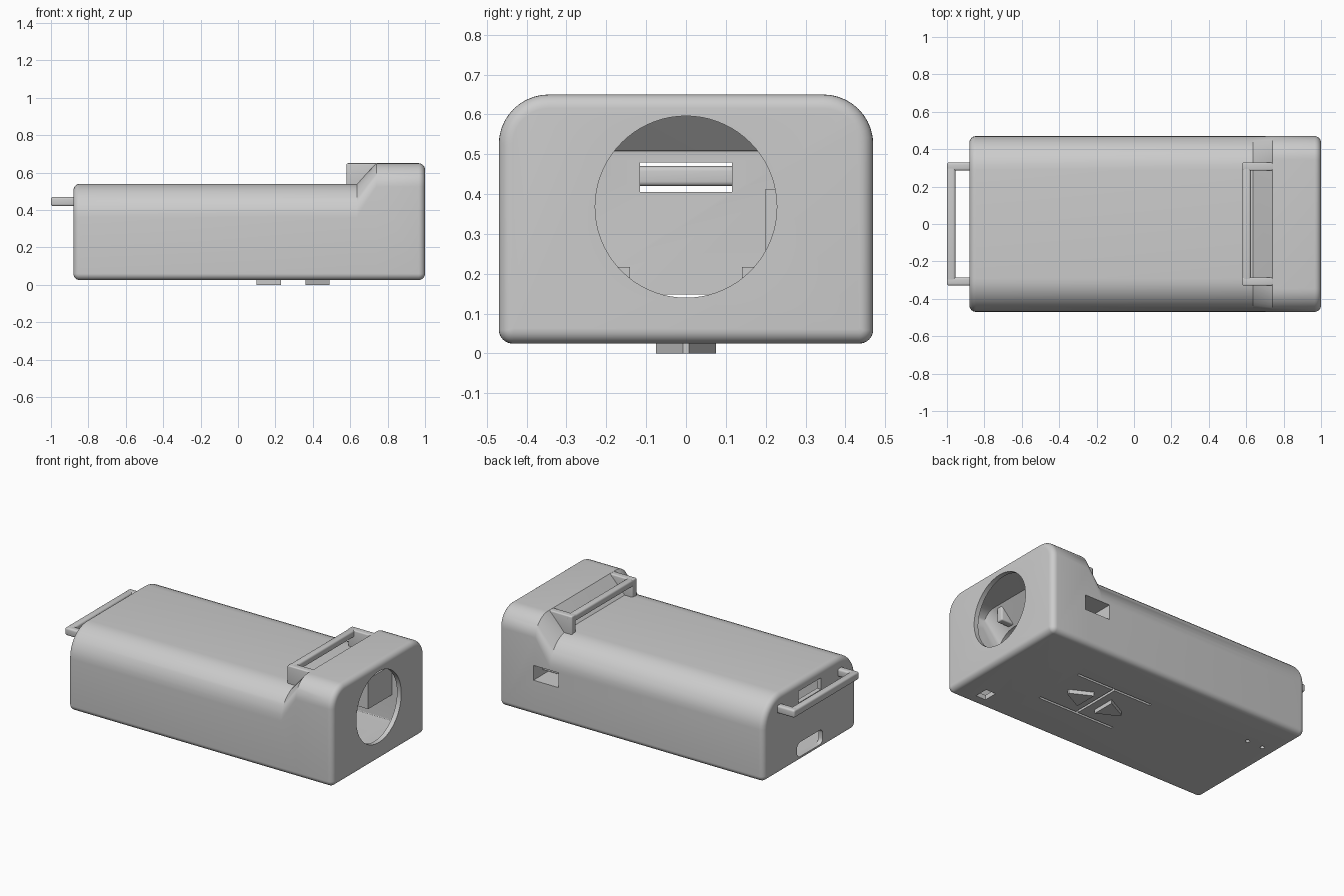
import bpy, bmesh
from math import sin, cos, pi, radians
from mathutils import Vector

old = bpy.data.objects.get("Cube")
if old:
    bpy.data.objects.remove(old, do_unlink=True)

grey = bpy.data.materials.new("plain_grey")
grey.use_nodes = True
grey.diffuse_color = (0.6, 0.6, 0.6, 1)
grey.node_tree.nodes["Principled BSDF"].inputs["Base Color"].default_value = (0.6, 0.6, 0.6, 1)

HALF, BASE, EDGE, WALL = 0.47, 0.025, 0.035, 0.03


def finish(name, bm):
    bmesh.ops.recalc_face_normals(bm, faces=bm.faces)
    mesh = bpy.data.meshes.new(name)
    bm.to_mesh(mesh)
    bm.free()
    mesh.materials.append(grey)
    ob = bpy.data.objects.new(name, mesh)
    bpy.context.collection.objects.link(ob)
    return ob


def activate(ob):
    bpy.ops.object.select_all(action='DESELECT')
    ob.select_set(True)
    bpy.context.view_layer.objects.active = ob


def smooth(ob):
    activate(ob)
    bpy.ops.object.shade_smooth_by_angle(angle=radians(30))


def box(name, lo, hi, bevel=0):
    bm = bmesh.new()
    bmesh.ops.create_cube(bm, size=1)
    for v in bm.verts:
        v.co = Vector([a + (b - a) * (c + 0.5) for a, b, c in zip(lo, hi, v.co)])
    if bevel:
        bmesh.ops.bevel(bm, geom=bm.edges[:], offset=bevel, segments=4,
                        profile=0.5, affect='EDGES')
    return finish(name, bm)


def prism(name, outline, z0, z1):
    bm = bmesh.new()
    face = bm.faces.new([bm.verts.new((x, y, z0)) for x, y in outline])
    ext = bmesh.ops.extrude_face_region(bm, geom=[face])
    for v in ext["geom"]:
        if isinstance(v, bmesh.types.BMVert):
            v.co.z = z1
    return finish(name, bm)


def circle(x, y, r, n):
    return [(x + r * cos(2 * pi * i / n), y + r * sin(2 * pi * i / n)) for i in range(n)]


def section(top, radius, inset, n=10):
    """Rounded cross-section in y and z, shrunk by inset."""
    w, lo, hi = HALF - inset, BASE + inset, top - inset
    rt, rb = max(radius - inset, 0.004), max(EDGE - inset, 0.004)
    pts = []
    for q, (sy, z, r) in enumerate([(1, hi - rt, rt), (-1, hi - rt, rt),
                                    (-1, lo + rb, rb), (1, lo + rb, rb)]):
        for i in range(n + 1):
            a = (q + i / n) * pi / 2
            pts.append((sy * (w - r) + r * cos(a), z + r * sin(a)))
    return pts


def hull(name, inset, rounding):
    """Low body, sloped step and taller head lofted along x."""
    low, high = (0.54, 0.18), (0.65, 0.125)
    arc = [i * pi / 12 for i in range(7)]
    x0, x1 = -0.88 + inset, 1.0 - inset
    rings = [(x0 + rounding * (1 - sin(a)), low, rounding * (1 - cos(a)))
             for a in reversed(arc)]
    rings += [(0.635 + inset * 0.5, low, 0), (0.74 + inset * 0.5, high, 0)]
    rings += [(x1 - rounding * (1 - sin(a)), high, rounding * (1 - cos(a))) for a in arc]
    bm = bmesh.new()
    loops = [[bm.verts.new((x, y, z)) for y, z in section(*size, inset + extra)]
             for x, size, extra in rings]
    for a, b in zip(loops, loops[1:]):
        for i in range(len(a)):
            j = (i + 1) % len(a)
            bm.faces.new((a[i], a[j], b[j], b[i]))
    bm.faces.new(loops[0])
    bm.faces.new(loops[-1])
    return finish(name, bm)


def cut(targets, cutter):
    for ob in targets:
        mod = ob.modifiers.new("cut", 'BOOLEAN')
        mod.operation, mod.solver, mod.object = 'DIFFERENCE', 'EXACT', cutter
        activate(ob)
        bpy.ops.object.modifier_apply(modifier=mod.name)
    bpy.data.objects.remove(cutter, do_unlink=True)


# Hollow case
case = hull("case", 0, EDGE)
cut([case], hull("cavity", WALL, 0.006))

# Round opening in the head end
port = prism("port_cutter", circle(0, 0, 0.228, 72), -0.1, 0.1)
port.rotation_euler = (0, pi / 2, 0)
port.location = (1.0, 0, 0.368)
bpy.context.view_layer.update()
cut([case], port)

# Rear slot and rear connector opening
cut([case], box("slot_cutter", (-1, -0.115, 0.405), (-0.8, 0.115, 0.48)))
cut([case], box("connector_cutter", (-1, -0.13, 0.055), (-0.8, 0.13, 0.148), 0.03))

# Side window with its inner housing
housing = box("switch_housing", (0.55, 0.2, 0.22), (0.785, 0.45, 0.413))
cut([case, housing], box("window_cutter", (0.577, 0.32, 0.25), (0.755, 0.6, 0.345)))
box("switch_rib", (0.577, 0.31, 0.285), (0.755, 0.38, 0.305))

# Floor: flexible button slots, square hole and two pin holes
for y in (-0.17, 0.17):
    cut([case], box("button_slot_cutter", (0.02, y - 0.008, -0.1), (0.56, y + 0.008, 0.1)))
cut([case], box("button_cross_cutter", (0.282, -0.17, -0.1), (0.298, 0.17, 0.1)))
cut([case], box("square_cutter", (0.78, -0.39, -0.1), (0.85, -0.3, 0.1)))
for x in (-0.67, -0.78):
    cut([case], prism("pin_cutter", circle(x, 0.21, 0.013, 16), -0.1, 0.1))
smooth(case)

# Arrow-shaped buttons under the floor
for name, tip, back in (("front_button", 0.49, 0.36), ("rear_button", 0.1, 0.23)):
    prism(name, [(tip, -0.008), (tip, 0.008), (back, 0.075), (back, -0.075)], 0, 0.035)

# Strap loops: one on the step, one at the rear
for side, s in (("left", 1), ("right", -1)):
    ya, yb = sorted((s * 0.285, s * 0.33))
    # cheek plate follows the slope of the step
    plate = box("step_loop_" + side + "_cheek", (0.58, ya, 0.52), (0.745, yb, 0.65), 0.008)
    smooth(plate)
    smooth(box("rear_loop_" + side + "_arm", (-1, ya, 0.42), (-0.86, yb, 0.47), 0.012))
    # inner board clips
    ya, yb = sorted((s * 0.14, s * 0.2))
    box(side + "_board_clip", (-0.86, ya, 0.19), (-0.78, yb, 0.217))
smooth(box("step_loop_bar", (0.58, -0.33, 0.605), (0.625, 0.33, 0.65), 0.012))
smooth(box("rear_loop_bar", (-1, -0.33, 0.42), (-0.955, 0.33, 0.47), 0.012))
